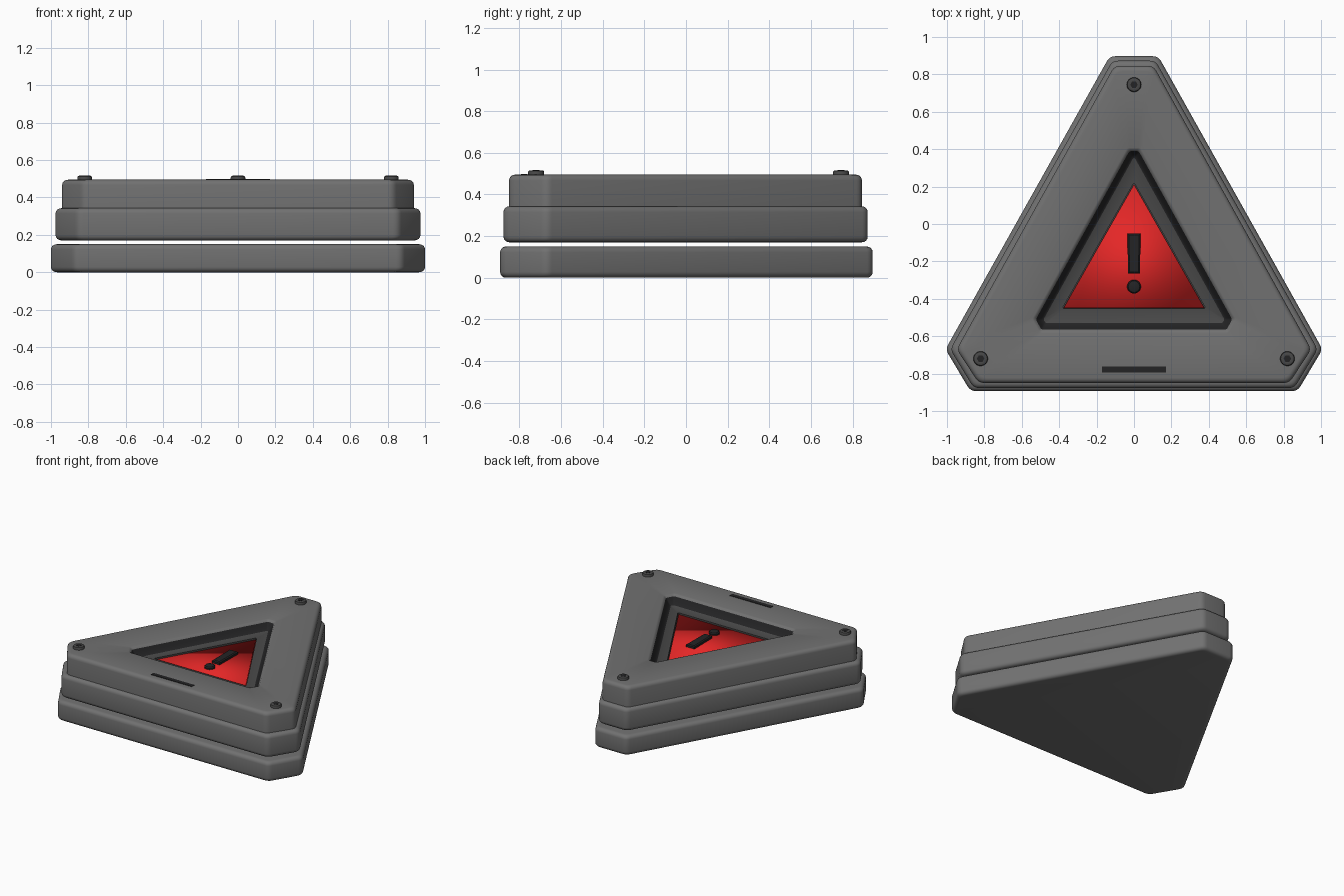
import bpy, bmesh, math
from mathutils import Vector

if "Cube" in bpy.data.objects:
    bpy.data.objects.remove(bpy.data.objects["Cube"])


def material(name, rgb):
    m = bpy.data.materials.new(name)
    m.diffuse_color = (*rgb, 1)
    m.use_nodes = True
    m.node_tree.nodes["Principled BSDF"].inputs["Base Color"].default_value = m.diffuse_color
    return m


GREY = material("grey_casing", (0.165, 0.165, 0.165))
DARK = material("dark_frame", (0.065, 0.065, 0.065))
BLACK = material("black_detail", (0.017, 0.017, 0.018))
RED = material("red_panel", (0.78, 0.02, 0.02))


def mirrored(points):
    """Right-hand outline points, bottom to top, completed counter-clockwise."""
    return [Vector(p) for p in points] + [Vector((-x, y)) for x, y in reversed(points)]


def circle(r, n, cx=0, cy=0):
    return [Vector((cx + r * math.cos(2 * math.pi * i / n), cy + r * math.sin(2 * math.pi * i / n)))
            for i in range(n)]


def inset(poly, d):
    """Move every side of a counter-clockwise outline inward by d."""
    out = []
    for i, p in enumerate(poly):
        a = (p - poly[i - 1]).normalized()
        b = (poly[(i + 1) % len(poly)] - p).normalized()
        n1, n2 = Vector((-a.y, a.x)), Vector((-b.y, b.x))
        out.append(p + (n1 + n2) * d / (1 + n1.dot(n2)))
    return out


def fillet(poly, d, steps=4):
    """Round each corner with a short curve starting d from the corner."""
    out = []
    for i, p in enumerate(poly):
        a = p + (poly[i - 1] - p).normalized() * d
        b = p + (poly[(i + 1) % len(poly)] - p).normalized() * d
        for k in range(steps + 1):
            t = k / steps
            out.append(a * (1 - t) ** 2 + p * 2 * t * (1 - t) + b * t * t)
    return out


def loft(name, loops, mats, rule=None, angle=35):
    """Closed skin through (outline, z) loops; rule(step) gives the material index."""
    bm = bmesh.new()
    rings = [[bm.verts.new((p.x, p.y, z)) for p in outline] for outline, z in loops]
    bm.faces.new(rings[0][::-1])
    for s in range(len(rings) - 1):
        a, b = rings[s], rings[s + 1]
        for i in range(len(a)):
            j = (i + 1) % len(a)
            f = bm.faces.new((a[i], a[j], b[j], b[i]))
            f.material_index = rule(s) if rule else 0
    bm.faces.new(rings[-1])
    bmesh.ops.recalc_face_normals(bm, faces=bm.faces)
    me = bpy.data.meshes.new(name)
    bm.to_mesh(me)
    bm.free()
    ob = bpy.data.objects.new(name, me)
    bpy.context.collection.objects.link(ob)
    for m in mats:
        me.materials.append(m)
    bpy.ops.object.select_all(action='DESELECT')
    ob.select_set(True)
    bpy.context.view_layer.objects.active = ob
    bpy.ops.object.shade_smooth_by_angle(angle=math.radians(angle))
    return ob


def slab_loops(poly, z0, z1, r=0.028, steps=4, corner=0.03):
    """Outline loops for a slab with rounded rims."""
    loops = []
    quarter = [math.pi / 2 * k / steps for k in range(steps + 1)]
    for t in quarter:
        loops.append((fillet(inset(poly, r * (1 - math.sin(t))), corner), z0 + r * (1 - math.cos(t))))
    for t in quarter:
        loops.append((fillet(inset(poly, r * (1 - math.cos(t))), corner), z1 - r * (1 - math.sin(t))))
    return loops


# Stacked casing: base, middle tier, upper tier with a triangular recess
base = mirrored([(0.875, -0.893), (1.008, -0.67), (0.13, 0.897)])
middle = mirrored([(0.857, -0.877), (0.983, -0.67), (0.115, 0.873)])
upper = mirrored([(0.83, -0.85), (0.948, -0.67), (0.105, 0.845)])
opening = mirrored([(0.495, -0.565), (0.525, -0.51), (0.025, 0.39)])

loft("base_plate", slab_loops(base, 0, 0.15), [GREY])
loft("middle_tier", slab_loops(middle, 0.17, 0.343), [GREY])
body = [(fillet(upper, 0.03), 0.338)] + slab_loops(upper, 0.338, 0.495)[5:]
for d, z in ((-0.018, 0.495), (-0.008, 0.491), (0, 0.48), (0, 0.35)):
    body.append((fillet(inset(opening, d), 0.012), z))
loft("upper_tier", body, [GREY])

# Sunken frame with a black sloping lip around the panel
window = mirrored([(0.375, -0.452), (0.38, -0.445), (0.004, 0.215)])
frame = [(fillet(opening, 0.012), 0.352), (fillet(opening, 0.012), 0.48)]
for d, z in ((0.012, 0.46), (0.025, 0.44), (0.036, 0.432)):
    frame.append((fillet(inset(opening, d), 0.008), z))
frame += [(fillet(window, 0.002), 0.43), (fillet(window, 0.002), 0.40)]
loft("recess_frame", frame, [DARK, BLACK], lambda s: 1 if 1 <= s <= 3 else 0)

# Red warning panel, softly shaded over its edges
panel = [Vector((0.376, -0.448)), Vector((0, 0.212)), Vector((-0.376, -0.448))]
loft("red_panel", [(panel, 0.395), (panel, 0.42)], [RED], angle=180)

# Exclamation mark
bar = mirrored([(0.032, -0.265), (0.035, -0.05)])
loft("mark_bar", [(bar, 0.415), (bar, 0.435), (inset(bar, 0.008), 0.441)], [BLACK])
loft("mark_dot", [(circle(r, 24, 0, -0.335), z)
                  for r, z in ((0.037, 0.415), (0.037, 0.43), (0.031, 0.438), (0.018, 0.442))], [BLACK])

# Corner screws with hexagonal sockets
for i, (x, y) in enumerate([(0, 0.745), (0.82, -0.72), (-0.82, -0.72)]):
    profile = ((0.039, 0.485), (0.039, 0.507), (0.036, 0.513), (0.03, 0.516), (0.022, 0.516))
    loft(f"screw_{i + 1}", [(circle(r, 24, x, y), z) for r, z in profile], [DARK])
    hexagon = circle(0.02, 6, x, y)
    loft(f"screw_socket_{i + 1}", [(hexagon, 0.514), (hexagon, 0.518)], [BLACK])

# Narrow slot near the front edge
slot = mirrored([(0.17, -0.793), (0.17, -0.762)])
loft("front_slot", [(slot, 0.49), (slot, 0.498)], [BLACK])
